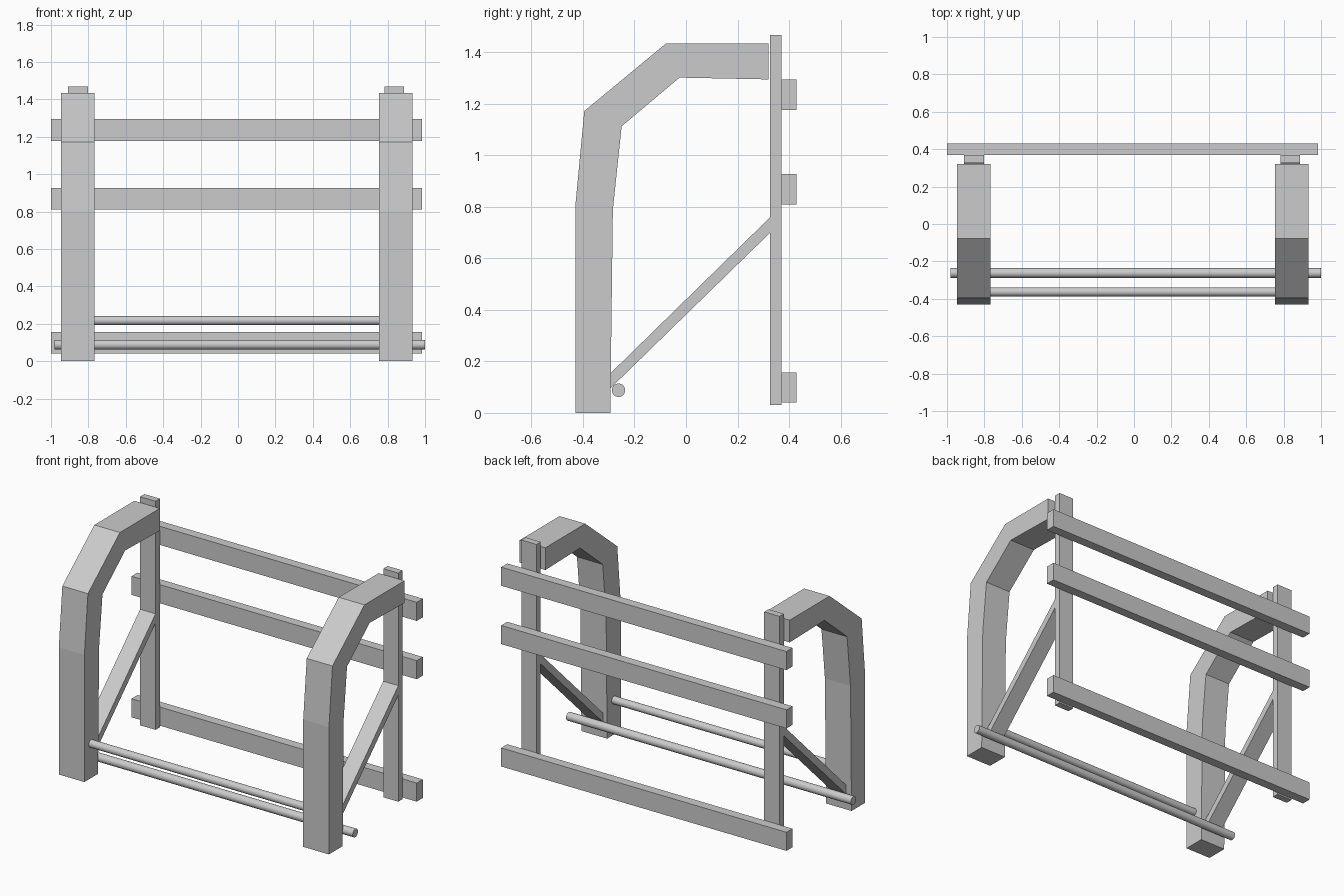
import bpy, bmesh, math

if "Cube" in bpy.data.objects:
    bpy.data.objects.remove(bpy.data.objects["Cube"])

def extrude_profile(name, pts, x0, x1):
    """Solid from a (y, z) outline extruded along x."""
    bm = bmesh.new()
    face = bm.faces.new([bm.verts.new((x0, y, z)) for y, z in pts])
    ext = bmesh.ops.extrude_face_region(bm, geom=[face])
    moved = [v for v in ext["geom"] if isinstance(v, bmesh.types.BMVert)]
    bmesh.ops.translate(bm, verts=moved, vec=(x1 - x0, 0, 0))
    bmesh.ops.recalc_face_normals(bm, faces=bm.faces)
    mesh = bpy.data.meshes.new(name)
    bm.to_mesh(mesh)
    bm.free()
    obj = bpy.data.objects.new(name, mesh)
    bpy.context.collection.objects.link(obj)
    return obj

def rect(y0, y1, z0, z1):
    return [(y0, z0), (y1, z0), (y1, z1), (y0, z1)]

def rod(name, x0, x1, y, z, r):
    bpy.ops.mesh.primitive_cylinder_add(
        vertices=32, radius=r, depth=x1 - x0,
        location=((x0 + x1) / 2, y, z), rotation=(0, math.pi / 2, 0))
    bpy.context.object.name = name
    bpy.ops.object.shade_smooth_by_angle()

ARCH = [(-0.43, 0), (-0.43, 0.80), (-0.395, 1.172), (-0.077, 1.435), (0.32, 1.435),
        (0.32, 1.295), (-0.025, 1.302), (-0.25, 1.113), (-0.284, 0.79), (-0.294, 0)]
BRACE = [(-0.294, 0.095), (0.327, 0.70), (0.327, 0.76), (-0.294, 0.153)]

# Side frames: bent arch, rear post and diagonal brace
for side, arch_x, post_x in (("left", (-0.946, -0.768), (-0.91, -0.803)),
                             ("right", (0.755, 0.934), (0.782, 0.887))):
    extrude_profile(side + "_arch", ARCH, *arch_x)
    extrude_profile(side + "_post", rect(0.327, 0.37, 0.03, 1.468), *post_x)
    extrude_profile(side + "_brace", BRACE, *post_x)

# Rear horizontal rails
for part, z in (("bottom", 0.04), ("middle", 0.81), ("top", 1.177)):
    extrude_profile(part + "_rail", rect(0.37, 0.43, z, z + 0.117), -1.0, 0.985)

# Round cross rods
rod("lower_rod", -0.982, 1.0, -0.262, 0.088, 0.026)
rod("upper_rod", -0.80, 0.79, -0.363, 0.217, 0.024)
